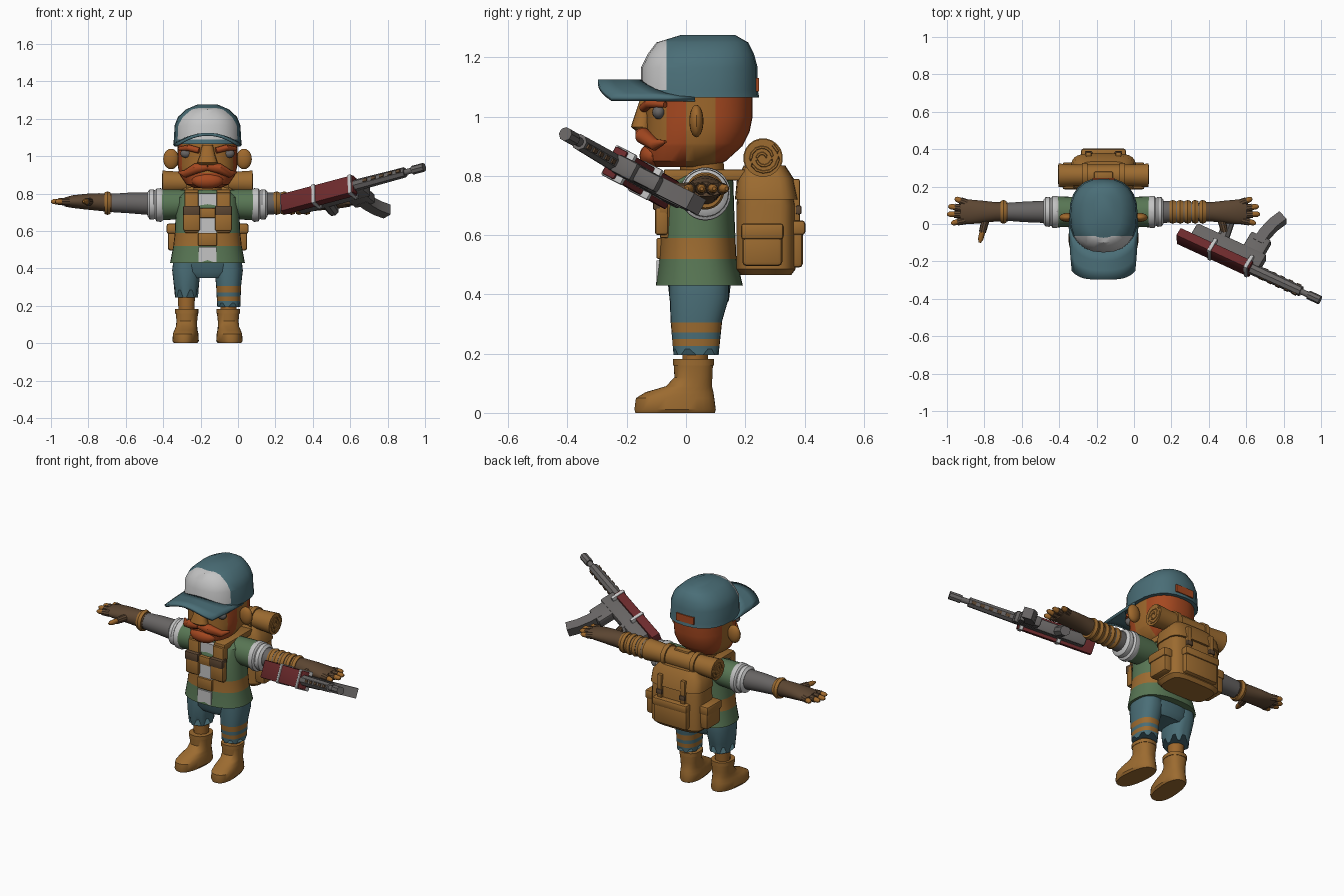
import bpy, bmesh
from math import sin, cos, pi, copysign, radians, sqrt
from mathutils import Matrix, Vector

if "Cube" in bpy.data.objects:
    bpy.data.objects.remove(bpy.data.objects["Cube"])


def material(name, *rgb):
    m = bpy.data.materials.new(name)
    m.use_nodes = True
    colour = [((c / 255 + 0.055) / 1.055) ** 2.4 for c in rgb] + [1]
    m.diffuse_color = colour
    m.node_tree.nodes["Principled BSDF"].inputs["Base Color"].default_value = colour
    return m


TEAL = material("teal cloth", 74, 110, 119)
WHITE = material("off white", 195, 195, 195)
TAN = material("tan leather", 156, 107, 48)
SKIN = material("skin", 158, 104, 44)
ORANGE = material("orange hair", 165, 72, 32)
GREEN = material("green cloth", 88, 118, 84)
GREY = material("grey metal", 104, 101, 100)
RED = material("dark red", 108, 42, 44)
DARK = material("dark brown", 92, 70, 50)

BODY = Matrix.Translation((-0.163, 0, 0))
parts = []


def finish(name, bm, mat, frame):
    bm.transform(frame)
    bmesh.ops.recalc_face_normals(bm, faces=bm.faces)
    mesh = bpy.data.meshes.new(name)
    bm.to_mesh(mesh)
    bm.free()
    mesh.materials.append(mat)
    obj = bpy.data.objects.new(name, mesh)
    bpy.context.collection.objects.link(obj)
    parts.append(obj)
    return obj


def skin_rings(name, rings, mat, frame):
    bm = bmesh.new()
    rings = [[bm.verts.new(p) for p in ring] for ring in rings]
    n = len(rings[0])
    for a, b in zip(rings, rings[1:]):
        for i in range(n):
            bm.faces.new((a[i], a[(i + 1) % n], b[(i + 1) % n], b[i]))
    bm.faces.new(rings[0])
    bm.faces.new(rings[-1])
    return finish(name, bm, mat, frame)


def loft(name, sections, mat, n=28, power=2.4, frame=BODY, jag=0):
    """Sections are height, y centre, x radius, y radius."""
    rings = []
    for k, (z, yc, rx, ry) in enumerate(sections):
        ring = []
        for i in range(n):
            c, s = cos(2 * pi * i / n), sin(2 * pi * i / n)
            drop = jag * (i % 4 < 2) if k == 0 else 0
            ring.append((rx * copysign(abs(c) ** (2 / power), c),
                         yc + ry * copysign(abs(s) ** (2 / power), s), z - drop))
        rings.append(ring)
    return skin_rings(name, rings, mat, frame)


def tube(name, points, radii, mat, n=12, frame=BODY):
    points = [Vector(p) for p in points]
    rings = []
    for k, p in enumerate(points):
        d = points[min(k + 1, len(points) - 1)] - points[max(k - 1, 0)]
        q = d.to_track_quat("Z", "Y")
        rings.append([p + q @ Vector((cos(t), sin(t), 0)) * radii[min(k, len(radii) - 1)]
                      for t in [2 * pi * (i + 0.5) / n for i in range(n)]])
    return skin_rings(name, rings, mat, frame)


def box(name, lo, hi, mat, frame=BODY, bevel=0.006):
    bm = bmesh.new()
    lo, hi = Vector(lo), Vector(hi)
    bmesh.ops.create_cube(bm, size=1)
    for v in bm.verts:
        v.co = (lo + hi) / 2 + v.co * (hi - lo)
    if bevel:
        bmesh.ops.bevel(bm, geom=bm.edges[:], offset=bevel, segments=2, profile=0.5, affect="EDGES")
    return finish(name, bm, mat, frame)


def ball(name, centre, radii, mat):
    bm = bmesh.new()
    bmesh.ops.create_uvsphere(bm, u_segments=16, v_segments=10, radius=1)
    bmesh.ops.transform(bm, matrix=Matrix.Translation(centre) @ Matrix.Diagonal((*radii, 1)), verts=bm.verts)
    return finish(name, bm, mat, BODY)


def paint(obj, mat, rule, y_cuts=(), z_cuts=()):
    """Cut clean colour borders, then colour the faces that meet the rule."""
    bm = bmesh.new()
    bm.from_mesh(obj.data)
    for axis, cuts in (((0, 1, 0), y_cuts), ((0, 0, 1), z_cuts)):
        for c in cuts:
            bmesh.ops.bisect_plane(bm, geom=bm.verts[:] + bm.edges[:] + bm.faces[:],
                                   plane_co=Vector(axis) * c, plane_no=axis)
    obj.data.materials.append(mat)
    for f in bm.faces:
        c = f.calc_center_median()
        if rule(c.y, c.z):
            f.material_index = len(obj.data.materials) - 1
    bm.to_mesh(obj.data)
    bm.free()


# Head with hair, sideburns and beard
head = loft("head", [(.83, -.01, .07, .1), (.85, 0, .115, .135), (.9, .025, .148, .165),
                     (.95, .04, .16, .175), (1, .045, .16, .18), (1.09, .045, .16, .18)], SKIN, n=36)
paint(head, ORANGE, lambda y, z: y > .1 or -.065 < y < 0 or (z < .91 and y < 0),
      y_cuts=(-.065, 0, .1), z_cuts=(.91,))
tube("neck", [(0, .06, .77), (0, .05, .87)], [.075], SKIN, n=20)
loft("nose", [(.945, -.14, .045, .02), (.965, -.15, .055, .036), (1, -.145, .042, .03),
              (1.06, -.135, .028, .02)], SKIN, n=16)
ball("beard", (0, -.115, .868), (.085, .042, .042), ORANGE)
for s, side in ((1, "left"), (-1, "right")):
    ball(side + "_ear", (s * .195, .035, .985), (.042, .024, .055), SKIN)
    ball(side + "_eye", (s * .115, -.092, 1.015), (.03, .022, .024), GREY)
    tube(side + "_brow", [(s * .045, -.142, 1.03), (s * .1, -.125, 1.045), (s * .15, -.07, 1.04)],
         [.016, .017, .01], ORANGE)
    tube(side + "_moustache", [(0, -.15, .945), (s * .06, -.145, .935), (s * .12, -.105, .905),
                               (s * .155, -.07, .915)], [.022, .028, .02, .005], ORANGE)

# Cap with front panel, curved brim and rear opening
cap = loft("cap_crown", [(1.065, .045, .183, .202), (1.09, .045, .18, .197), (1.165, .045, .176, .197),
                         (1.21, .05, .158, .18), (1.25, .055, .115, .155), (1.276, .075, .055, .09)], TEAL, n=24)
paint(cap, WHITE, lambda y, z: y < -.065 and 1.08 < z < 1.258, y_cuts=(-.065,), z_cuts=(1.258,))
bm = bmesh.new()
grid = []
for i in range(17):
    u = i / 8 - 1
    inner, outer = .03 - .18 * sqrt(1 - u * u), -.297 + .045 * u ** 4
    grid.append([bm.verts.new((.185 * u * (1 - .08 * j * j / 9), inner + (outer - inner) * j / 3,
                               1.125 - .06 * u * u)) for j in range(4)])
for a, b in zip(grid, grid[1:]):
    for j in range(3):
        bm.faces.new((a[j], b[j], b[j + 1], a[j + 1]))
brim = finish("cap_brim", bm, TEAL, BODY)
brim.modifiers.new("thickness", "SOLIDIFY").thickness = .016
box("cap_opening", (-.06, .236, 1.085), (.06, .246, 1.13), ORANGE, bevel=0)

# Torso, belt, shirt front and chest rig
torso = loft("vest", [(.43, .045, .2, .147), (.52, .04, .183, .13), (.59, .04, .175, .127),
                      (.7, .04, .17, .122), (.78, .05, .165, .11), (.82, .055, .11, .08)], GREEN, n=32)
paint(torso, TAN, lambda y, z: .52 < z < .59)
for lo, hi, y in ((.435, .515, -.1), (.59, .67, -.088), (.725, .8, -.07)):
    box("shirt_front", (-.047, y, lo), (.047, y + .04, hi), WHITE, bevel=0)
box("chest_strap", (-.13, -.094, .67), (.13, -.06, .722), TAN)
box("belt_buckle", (-.05, -.1, .52), (.05, -.07, .59), TAN)
for s in (1, -1):
    box("shoulder_strap", (s * .085 - .037, -.088, .59), (s * .085 + .037, -.04, .805), TAN)
    box("shoulder_strap_top", (s * .085 - .037, -.075, .785), (s * .085 + .037, .2, .822), TAN)
    box("chest_pouch", (s * .085 - .045, -.105, .6), (s * .085 + .045, -.06, .7), TAN, bevel=.01)
    box("pouch_flap", (s * .085 - .045, -.112, .685), (s * .085 + .045, -.06, .735), DARK)

# Trousers, legs and boots
loft("hips", [(.35, .045, .12, .08), (.38, .045, .17, .1), (.47, .045, .175, .11)], TEAL)
for s, side, hem in ((1, "left", .215), (-1, "right", .285)):
    at = BODY @ Matrix.Translation((s * .113, 0, 0))
    leg = loft(side + "_trouser_leg", [(hem, .035, .062, .077), (.31, .035, .067, .087), (.39, .045, .076, .1),
                                       (.44, .045, .07, .1)], TEAL, frame=at, jag=.02 if s > 0 else .04)
    if s > 0:
        paint(leg, TAN, lambda y, z: .225 < z < .25 or .272 < z < .305, z_cuts=(.225, .25, .272, .305))
    tube(side + "_shin", [(0, .03, .15), (0, .035, .32)], [.042, .05], SKIN, n=16, frame=at)
    turn = at @ Matrix.Rotation(radians(6 * s), 4, "Z")
    loft(side + "_boot", [(0, -.037, .06, .135), (.012, -.037, .068, .138), (.05, -.037, .066, .133),
                          (.07, -.022, .06, .115), (.09, .01, .056, .078), (.12, .025, .055, .064),
                          (.165, .025, .06, .066)], TAN, frame=turn)
    loft(side + "_boot_cuff", [(.16, .025, .062, .069), (.182, .025, .062, .069)], TAN, frame=turn)

# Arms: local z runs out along the arm, x is depth and y is height
for s, side in ((1, "left"), (-1, "right")):
    arm = BODY @ Matrix(((0, 0, s, 0), (1, 0, 0, .065), (0, 1, 0, .745), (0, 0, 0, 1)))
    loft(side + "_sleeve", [(.1, 0, .075, .075), (.17, -.003, .08, .08), (.25, -.005, .083, .083)], GREEN, frame=arm, power=2)
    loft(side + "_cuff", [(.238, -.006, .08, .083), (.25, -.006, .086, .09), (.272, -.006, .086, .088),
                          (.28, -.004, .074, .076), (.29, -.003, .08, .081), (.31, -.003, .078, .079),
                          (.322, 0, .062, .062)], WHITE, frame=arm, power=2)
    loft(side + "_forearm", [(.3, 0, .06, .06), (.42, .005, .055, .055), (.53, .005, .047, .048)], GREY, frame=arm, power=2)
    loft(side + "_glove", [(.51, .005, .051, .05), (.58, .01, .052, .047), (.65, .012, .06, .042),
                           (.72, .012, .066, .034), (.765, .01, .06, .024)], DARK, frame=arm, power=2)
    wraps = [.37 + .04 * k for k in range(5)] if s > 0 else [.535]
    for t in wraps:
        loft(side + "_wrap", [(t - .017, .004, .057, .057), (t, .004, .064, .063), (t + .017, .004, .057, .057)], TAN, frame=arm, power=2)
    for root, tip in (((-.045, .74), (-.062, .815)), ((-.015, .75), (-.012, .837)),
                      ((.018, .75), (.03, .83)), ((.045, .73), (.072, .795)), ((-.04, .63), (-.165, .662))):
        a, b = Vector((root[0], .012, root[1])), Vector((tip[0], .012, tip[1]))
        mid = a.lerp(b, .55)
        tube(side + "_finger_base", [a, mid], [.022, .019], DARK, n=10, frame=arm)
        tube(side + "_fingertip", [a.lerp(b, .5), a.lerp(b, .85), b], [.016, .014, .006], SKIN, n=10, frame=arm)

# Backpack with pockets, straps and bedroll
loft("backpack", [(.465, .27, .15, .085), (.485, .27, .172, .1), (.7, .27, .17, .1), (.8, .265, .158, .085),
                  (.83, .265, .13, .07)], TAN, power=4)
loft("backpack_flap", [(.72, .272, .175, .107), (.79, .268, .168, .096), (.835, .265, .13, .07)], TAN, power=4)
box("back_pocket", (-.115, .34, .49), (.115, .395, .64), TAN, bevel=.015)
box("back_pocket_flap", (-.12, .34, .6), (.12, .403, .65), TAN, bevel=.012)
for s in (1, -1):
    edge = sorted((s * .14, s * .212))
    box("side_pocket", (edge[0], .19, .495), (edge[1], .325, .62), TAN, bevel=.015)
    edge = sorted((s * .14, s * .219))
    box("side_pocket_flap", (edge[0], .185, .585), (edge[1], .33, .64), TAN, bevel=.012)
    box("pack_strap", (s * .08 - .015, .36, .64), (s * .08 + .015, .384, .79), TAN)
    box("pack_buckle", (s * .08 - .02, .37, .67), (s * .08 + .02, .39, .7), DARK)
    tube("bedroll_strap", [(s * .1 - .014, .26, .86), (s * .1 + .014, .26, .86)], [.067], TAN, n=20)
    tube("bedroll_spiral", [(s * .238, .26 + r * cos(a), .86 + r * sin(a)) for r, a in
                            [(.01 + .0017 * k, .5 * k) for k in range(28)]], [.006], TAN, n=6)
tube("bedroll", [(-.24, .26, .86), (-.15, .26, .86), (.15, .26, .86), (.24, .26, .86)],
     [.064, .058, .058, .064], TAN, n=20)
box("pack_handle", (-.05, .24, .9), (.05, .28, .925), TAN)

# Rifle: local x runs along the barrel, y towards the magazine
forward = Vector((.75, -.345, .2)).normalized()
down = Vector((.57, .73, -.37))
down = (down - forward * down.dot(forward)).normalized()
gun = Matrix((forward, down, forward.cross(down))).transposed().to_4x4()
gun.translation = (.24, -.06, .74)
box("rifle_stock_cover", (0, -.03, -.052), (.44, .022, .052), RED, gun)
for t in (.2, .42):
    box("rifle_band", (t - .011, -.036, -.057), (t + .011, .05, .057), WHITE, gun)
box("rifle_receiver", (.06, .01, -.033), (.48, .1, .033), GREY, gun, .012)
box("magazine_well", (.34, .05, -.028), (.46, .19, .028), GREY, gun, .01)
tube("magazine", [(.4, .15, 0), (.405, .22, 0), (.42, .29, 0), (.445, .35, 0)], [.042], GREY, n=4, frame=gun)
tube("pistol_grip", [(.22, .08, 0), (.2, .2, 0)], [.035, .03], GREY, n=8, frame=gun)
tube("barrel_shroud", [(.4, 0, 0), (.74, 0, 0)], [.032, .028], GREY, n=8, frame=gun)
tube("barrel", [(.7, 0, 0), (.8, 0, 0)], [.016], GREY, frame=gun)
tube("muzzle", [(.785, 0, 0), (.855, 0, 0)], [.024], GREY, n=8, frame=gun)
for k in range(5):
    t = .5 + k * .05
    box("shroud_vent", (t, -.033, -.008), (t + .025, .033, .008), DARK, gun, 0)

# Smooth rounded parts while keeping edges sharp
for obj in parts:
    obj.select_set(True)
bpy.context.view_layer.objects.active = parts[0]
bpy.ops.object.shade_smooth_by_angle(angle=radians(35))
